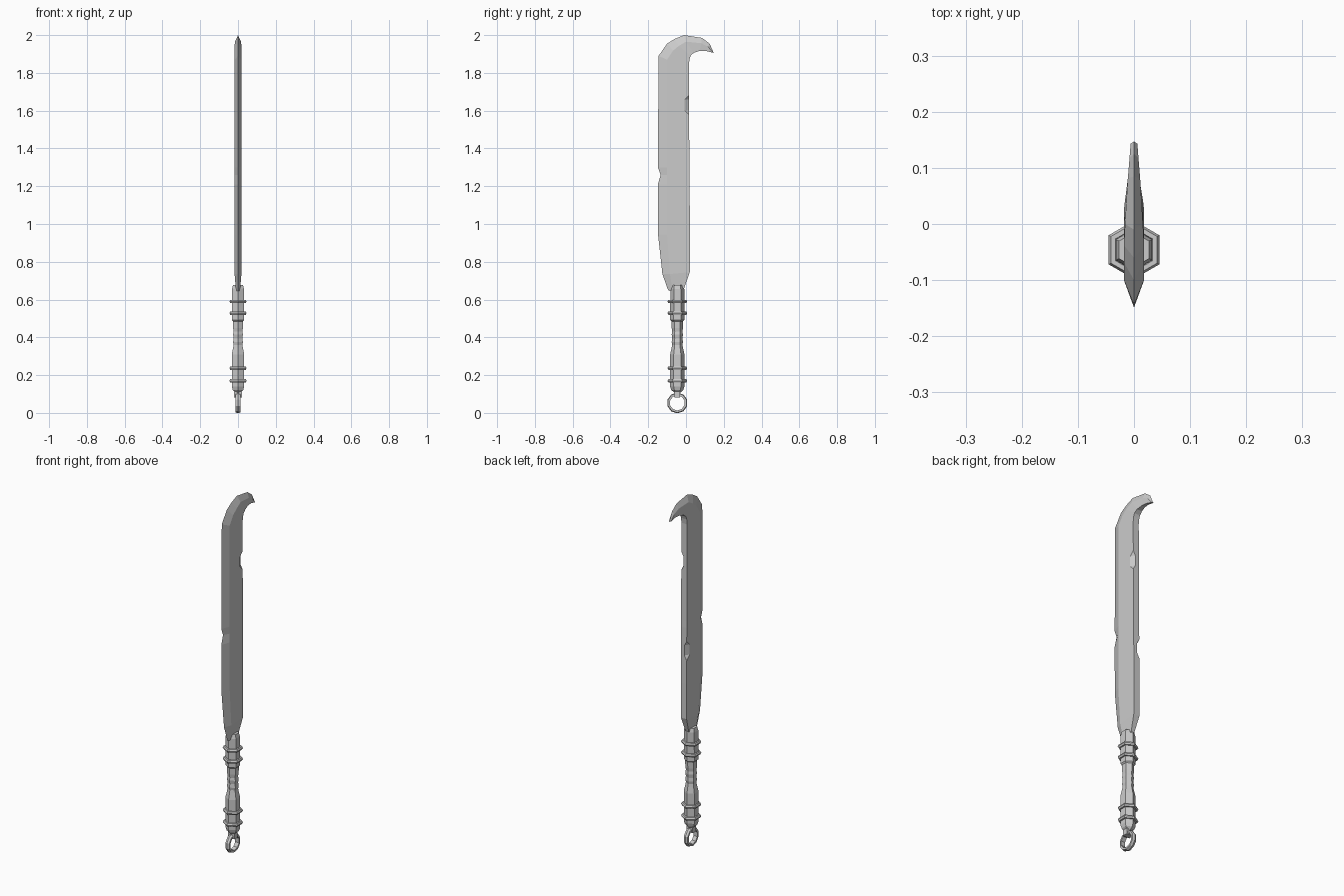
import bpy, bmesh, math
from mathutils import Vector

if "Cube" in bpy.data.objects:
    bpy.data.objects.remove(bpy.data.objects["Cube"])

AXIS_Y = -0.046  # handle centre line


def loft(name, loops, closed=False):
    """Skin a list of equal-length point loops; cap the ends unless closed."""
    bm = bmesh.new()
    rows = [[bm.verts.new(p) for p in loop] for loop in loops]
    n = len(rows[0])
    pairs = list(zip(rows, rows[1:])) + ([(rows[-1], rows[0])] if closed else [])
    for a, b in pairs:
        for i in range(n):
            j = (i + 1) % n
            bm.faces.new((a[i], a[j], b[j], b[i]))
    if not closed:
        bm.faces.new(rows[0])
        bm.faces.new(rows[-1])
    bmesh.ops.recalc_face_normals(bm, faces=bm.faces)
    mesh = bpy.data.meshes.new(name)
    bm.to_mesh(mesh)
    bm.free()
    obj = bpy.data.objects.new(name, mesh)
    bpy.context.collection.objects.link(obj)
    return obj


def hex_turn(name, profile, closed=False):
    """Six-sided turned part from (radius, z) pairs, corners on +-y."""
    angles = [math.pi / 2 + math.tau * i / 6 for i in range(6)]
    return loft(name, [[(r * math.cos(a), AXIS_Y + r * math.sin(a), z)
                        for a in angles] for r, z in profile], closed)


# Blade: sharp edge (y,z), bevel line (y,z), flat spine (y,z), half thickness
stations = [
    ((-0.095, 0.65), (-0.070, 0.64), (-0.010, 0.66), 0.010),
    ((-0.125, 0.735), (-0.085, 0.735), (0.020, 0.745), 0.018),
    ((-0.148, 0.945), (-0.100, 0.945), (0.021, 0.945), 0.018),
    ((-0.149, 1.21), (-0.100, 1.21), (0.019, 1.21), 0.018),
    ((-0.134, 1.26), (-0.100, 1.26), (0.019, 1.26), 0.018),
    ((-0.149, 1.30), (-0.100, 1.30), (0.018, 1.30), 0.018),
    ((-0.145, 1.89), (-0.100, 1.87), (0.015, 1.845), 0.018),
    ((-0.100, 1.955), (-0.068, 1.918), (0.019, 1.875), 0.018),
    ((-0.060, 1.98), (-0.038, 1.943), (0.025, 1.892), 0.018),
    ((-0.010, 2.00), (0.000, 1.965), (0.042, 1.907), 0.016),
    ((0.085, 1.985), (0.081, 1.957), (0.072, 1.916), 0.011),
    ((0.125, 1.955), (0.117, 1.938), (0.105, 1.916), 0.008),
    ((0.147, 1.905), (0.143, 1.907), (0.130, 1.910), 0.006),
]
blade = loft("blade", [[(0, *e), (w, *b), (w, *s), (-w, *s), (-w, *b)]
                       for e, b, s, w in stations])

# Diamond nicks on the two spine corners
for side, z in ((1, 1.63), (-1, 1.13)):
    bpy.ops.mesh.primitive_uv_sphere_add(segments=4, ring_count=2, radius=1,
                                         location=(side * 0.019, 0.019, z))
    cutter = bpy.context.object
    cutter.name = "nick_cutter"
    cutter.scale = (0.018, 0.033, 0.057)
    cutter.hide_render = True
    cutter.hide_set(True)
    mod = blade.modifiers.new("nick", 'BOOLEAN')
    mod.operation = 'DIFFERENCE'
    mod.solver = 'EXACT'
    mod.object = cutter

# Handle: upper sleeve, rippled grip, lower sleeve
hex_turn("handle", [
    (0.017, 0.108), (0.032, 0.122), (0.038, 0.14), (0.038, 0.31),
    (0.030, 0.345), (0.027, 0.36), (0.030, 0.375), (0.027, 0.395),
    (0.030, 0.415), (0.027, 0.43), (0.030, 0.45), (0.031, 0.485),
    (0.038, 0.492), (0.037, 0.655), (0.031, 0.676)])

# Binding rings, two at each end of the grip
for i, z in enumerate((0.17, 0.237, 0.528, 0.590)):
    section = [(0.043 + 0.009 * math.cos(a), z + 0.010 * math.sin(a))
               for a in (math.tau * k / 6 for k in range(6))]
    hex_turn(f"binding_ring_{i + 1}", section, closed=True)

# Lug that holds the pommel ring
loft("ring_lug", [[(sx * 0.020, AXIS_Y + sy * 0.015, z) for sx, sy in
                   ((1, 1), (-1, 1), (-1, -1), (1, -1))] for z in (0.082, 0.125)])

# Pommel ring lying in the y-z plane
ring = []
for k in range(10):
    a = math.tau * (k + 0.5) / 10
    ring.append([(x, AXIS_Y + r * math.cos(a), 0.053 + r * math.sin(a))
                 for x, r in ((-0.012, 0.040), (0.012, 0.040),
                              (0.012, 0.051), (0, 0.055), (-0.012, 0.051))])
loft("pommel_ring", ring, closed=True)
